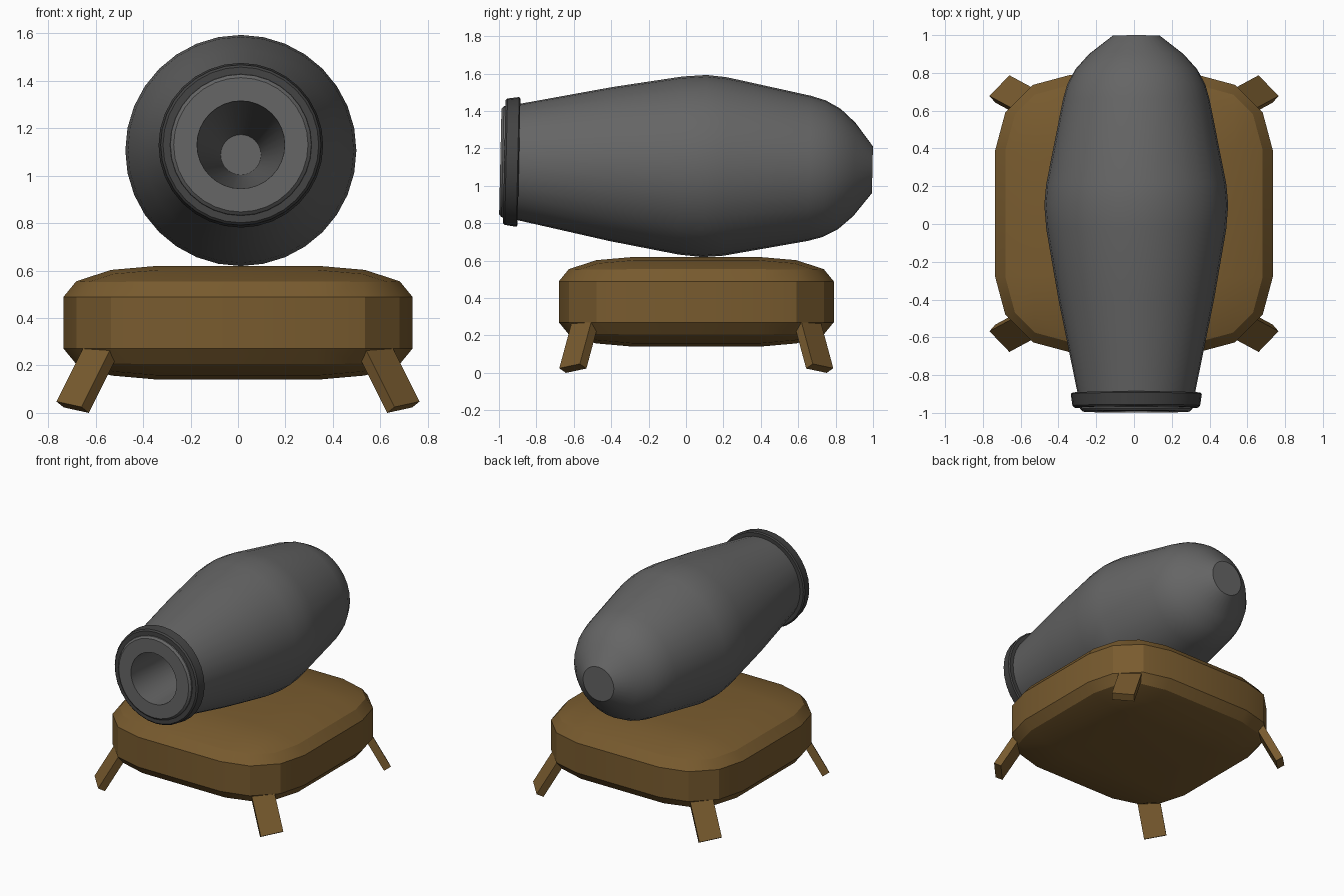
import bpy, bmesh, math
from mathutils import Matrix, Vector

cube = bpy.data.objects.get("Cube")
if cube:
    bpy.data.objects.remove(cube, do_unlink=True)


def make_material(name, color):
    mat = bpy.data.materials.new(name)
    mat.use_nodes = True
    mat.diffuse_color = (*color, 1)
    mat.node_tree.nodes["Principled BSDF"].inputs["Base Color"].default_value = (*color, 1)
    return mat


iron = make_material("iron grey", (0.13, 0.13, 0.13))
dark_iron = make_material("dark iron", (0.055, 0.055, 0.055))
wood = make_material("brown wood", (0.19, 0.105, 0.028))


def finish(name, bm, mat, smooth_angle=None):
    bmesh.ops.recalc_face_normals(bm, faces=bm.faces)
    mesh = bpy.data.meshes.new(name)
    bm.to_mesh(mesh)
    bm.free()
    mesh.materials.append(mat)
    obj = bpy.data.objects.new(name, mesh)
    bpy.context.collection.objects.link(obj)
    if smooth_angle:
        bpy.ops.object.select_all(action='DESELECT')
        bpy.context.view_layer.objects.active = obj
        obj.select_set(True)
        bpy.ops.object.shade_smooth_by_angle(angle=math.radians(smooth_angle))
    return obj


def lathe(name, profile, mat, closed=False):
    """Turn (y, radius) points around the y axis, then tilt to the barrel pose."""
    bm = bmesh.new()
    verts = [bm.verts.new((0, y, r)) for y, r in profile]
    edges = [bm.edges.new(pair) for pair in zip(verts, verts[1:])]
    if closed:
        edges.append(bm.edges.new((verts[-1], verts[0])))
    bmesh.ops.spin(bm, geom=verts + edges, cent=(0, 0, 0), axis=(0, 1, 0),
                   angle=math.tau, steps=32, use_merge=True)
    bmesh.ops.remove_doubles(bm, verts=bm.verts, dist=0.0005)
    obj = finish(name, bm, mat, 34)
    obj.location = (0.012, 0, 1.108)
    obj.rotation_euler.x = -0.022
    return obj


# Barrel: deep tapering bore, muzzle lip, swollen body and rounded breech
lathe("barrel", [(0.92, 0), (0.92, 0.085), (-0.993, 0.185), (-0.993, 0.283),
                 (-0.98, 0.297), (-0.9, 0.31), (-0.4, 0.412), (-0.03, 0.476),
                 (0.1, 0.487), (0.21, 0.477), (0.66, 0.388), (0.74, 0.365),
                 (0.82, 0.322), (0.9, 0.25), (0.997, 0.125), (0.997, 0)], iron)

# Muzzle ring
lathe("muzzle_ring", [(-0.972, 0.28), (-0.972, 0.328), (-0.962, 0.338),
                      (-0.9, 0.347), (-0.893, 0.338), (-0.893, 0.29)],
      dark_iron, closed=True)

# Base: rounded cube flattened into a slab
bm = bmesh.new()
bmesh.ops.create_cube(bm, size=1.47)
bmesh.ops.bevel(bm, geom=bm.edges[:], offset=0.4, segments=3, profile=0.5,
                affect='EDGES')
bmesh.ops.scale(bm, vec=(1, 1, 0.48 / 1.47), verts=bm.verts)
base = finish("base", bm, wood, 25)
base.location = (0, 0.055, 0.38)

# Legs: one splayed plank, mirrored to all four corners
along = Vector((-0.435, -0.235, 0.87)).normalized()
across = Vector((0.687, -0.713, 0.149))
across = (across - along * across.dot(along)).normalized()
thick = along.cross(across)
foot = Vector((0.697, 0.66, 0.024))
length = 0.31
bm = bmesh.new()
bmesh.ops.create_cube(bm, size=1)
axes = Matrix((across * 0.154, thick * 0.053, along * length)).transposed()
bmesh.ops.transform(bm, matrix=Matrix.Translation(foot + along * length / 2) @ axes.to_4x4(),
                    verts=bm.verts)
legs = finish("legs", bm, wood)
legs.location.y = 0.055
mirror = legs.modifiers.new("four_corners", 'MIRROR')
mirror.use_axis = (True, True, False)
mirror.use_mirror_merge = False
